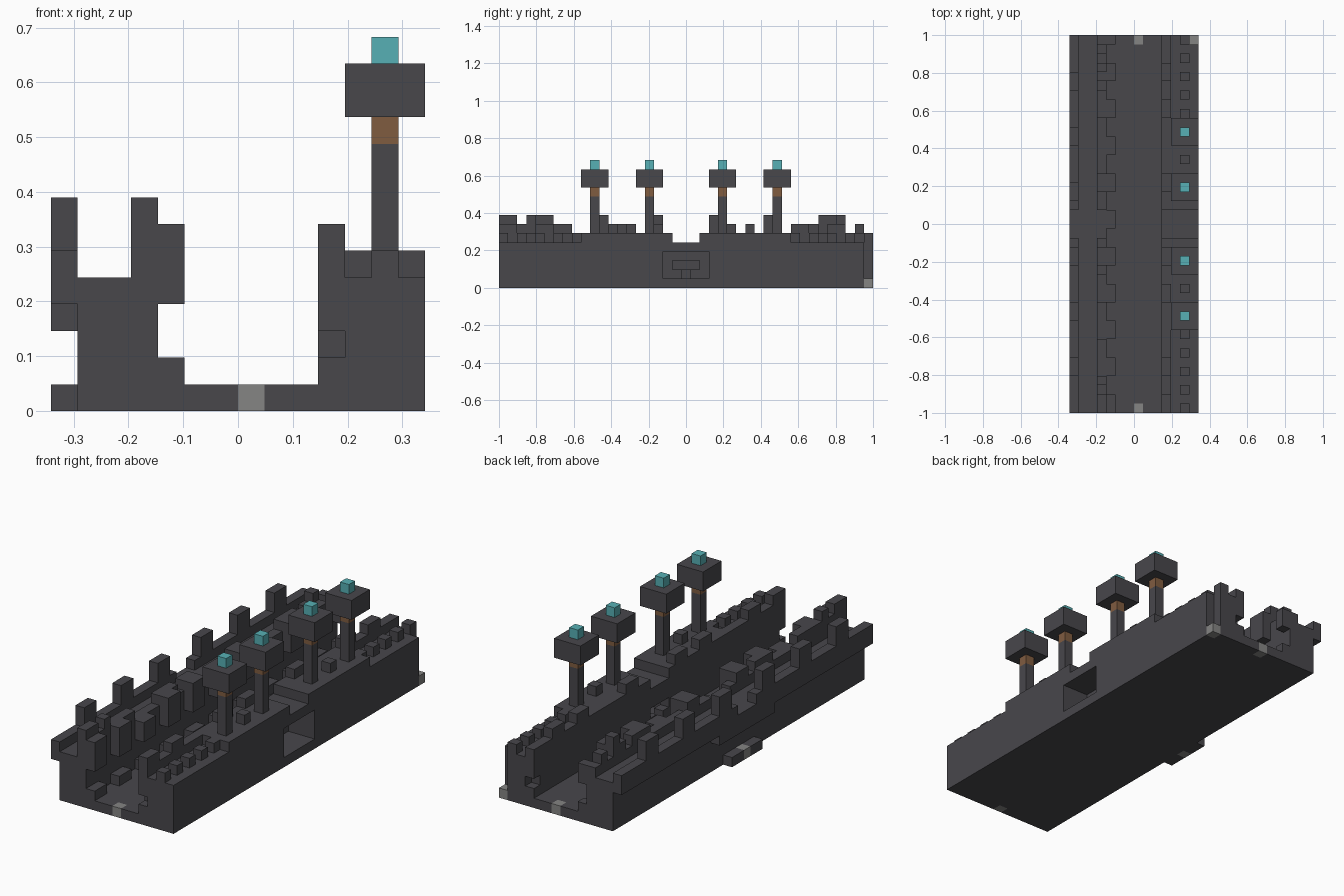
import bpy, bmesh, math
from mathutils import Vector

old = bpy.data.objects.get("Cube")
if old:
    bpy.data.objects.remove(old)

NX, NY = 14, 41
S = 2 / NY
cells = {}    # grid cell -> (part, material)


def mat(name, rgb):
    m = bpy.data.materials.new(name)
    m.use_nodes = True
    m.diffuse_color = (*rgb, 1)
    m.node_tree.nodes["Principled BSDF"].inputs["Base Color"].default_value = (*rgb, 1)
    return m


STONE = mat("dark stone", (0.065, 0.063, 0.071))
GREY = mat("pale grey", (0.235, 0.235, 0.23))
WOOD = mat("brown wood", (0.216, 0.107, 0.051))
TEAL = mat("teal flame", (0.095, 0.434, 0.46))


def block(part, x, y, z, m=STONE):
    """Fill a box of cells; each range is (first, last) inclusive."""
    for i in range(x[0], x[1] + 1):
        for j in range(y[0], y[1] + 1):
            for k in range(z[0], z[1] + 1):
                cells[i, j, k] = (part, m)


def carve(x, y, z):
    for i in range(x[0], x[1] + 1):
        for j in range(y[0], y[1] + 1):
            for k in range(z[0], z[1] + 1):
                cells.pop((i, j, k), None)


END = NY - 1
MID = END // 2
ALL = (0, END)

# Floor and the two long walls
block("floor", (1, 13), ALL, (0, 0))
block("left_wall", (1, 3), ALL, (1, 4))
block("right_wall", (10, 13), ALL, (1, 4))

# Raised stretches on either side of the centre
for a, b in ((0, MID - 2), (MID + 2, END)):
    block("left_inner_parapet", (3, 3), (a, b), (5, 5))
    block("left_outer_parapet", (0, 0), (a, b), (4, 5))
    block("right_inner_parapet", (10, 10), (a, b), (5, 5))
for a in (9, 22):
    block("lamp_terrace", (11, 13), (a, a + 9), (5, 5))
block("left_outer_parapet", (0, 0), (MID - 1, MID + 1), (4, 4))
block("left_outer_parapet", (0, 0), (MID - 4, MID + 4), (3, 3))

# Tall posts on the outer left parapet
for j in (4, 10, 16, 23, 29, 35):
    block("outer_post", (0, 0), (j, j + 1), (6, 7))

# Inner battlements, paired stones with paired gaps
low = (8, 9, 20, 21, 28, 29, 40)
for j in range(NY):
    if j % 4 < 2:
        block("bench", (4, 4), (j, j), (1, 1))
        top = 4 if abs(j - MID) < 2 else 5 if j in low else 6
        block("left_battlement", (4, 4), (j, j), (4, top))
        if top == 6:
            block("left_battlement", (3, 3), (j, j), (5, 6))
            block("right_battlement", (10, 10), (j, j), (6, 6))
for j in (2, 3, 6, 7, 14, 34, 37, 39):
    block("left_battlement", (3, 3), (j, j), (6, 6))
for j in (0, 1, 3, 37):
    block("left_battlement", (3, 3), (j, j), (7, 7))

# Small studs along the right wall
for j in range(0, 9, 2):
    for y in (j, END - j):
        block("right_stud", (12, 12), (y, y), (5, 5))
for j in (13, 27):
    block("right_stud", (12, 12), (j, j), (6, 6))

# Side gateway with a stepped inner opening, end niches and a cut corner
carve((11, 13), (MID - 2, MID + 2), (1, 3))
carve((10, 10), (MID - 1, MID + 1), (2, 2))
carve((10, 10), (MID, MID), (1, 1))
for j in (0, END):
    carve((10, 10), (j, j), (2, 2))
carve((13, 13), (END, END), (1, 5))

# Doorstep on the left side and pale marker stones
block("doorstep", (0, 0), (MID - 2, MID + 2), (0, 0))
for i, j in ((7, 0), (7, END), (13, END), (0, MID)):
    block("marker_stone", (i, i), (j, j), (0, 0), GREY)

# Four lamp towers
for j in (10, 16, 24, 30):
    block("lamp_post", (12, 12), (j, j), (6, 9))
    block("lamp_collar", (12, 12), (j, j), (10, 10), WOOD)
    block("lamp_head", (11, 13), (j - 1, j + 1), (11, 12))
    block("lamp_flame", (12, 12), (j, j), (13, 13), TEAL)

# Build one mesh per part from the exposed cell faces
AXES = [Vector(v) for v in ((1, 0, 0), (0, 1, 0), (0, 0, 1))]
SHIFT = Vector((NX / 2, NY / 2, 0))


def build(part, m, members):
    bm = bmesh.new()
    for c in members:
        centre = Vector(c) + Vector((0.5, 0.5, 0.5)) - SHIFT
        for a in range(3):
            for s in (-1, 1):
                n = AXES[a] * s
                if tuple(int(v) for v in Vector(c) + n) in cells:
                    continue
                u, v = AXES[(a + 1) % 3] * s, AXES[(a + 2) % 3]
                ring = (-u - v, u - v, u + v, v - u)
                bm.faces.new([bm.verts.new((centre + (n + r) / 2) * S) for r in ring])
    bmesh.ops.remove_doubles(bm, verts=bm.verts, dist=S / 100)
    bmesh.ops.dissolve_limit(bm, angle_limit=math.radians(1),
                             verts=bm.verts, edges=bm.edges)
    me = bpy.data.meshes.new(part)
    bm.to_mesh(me)
    bm.free()
    me.materials.append(m)
    bpy.context.scene.collection.objects.link(bpy.data.objects.new(part, me))


parts = {}
for c, key in cells.items():
    parts.setdefault(key, []).append(c)
for (part, m), members in parts.items():
    build(part, m, members)
